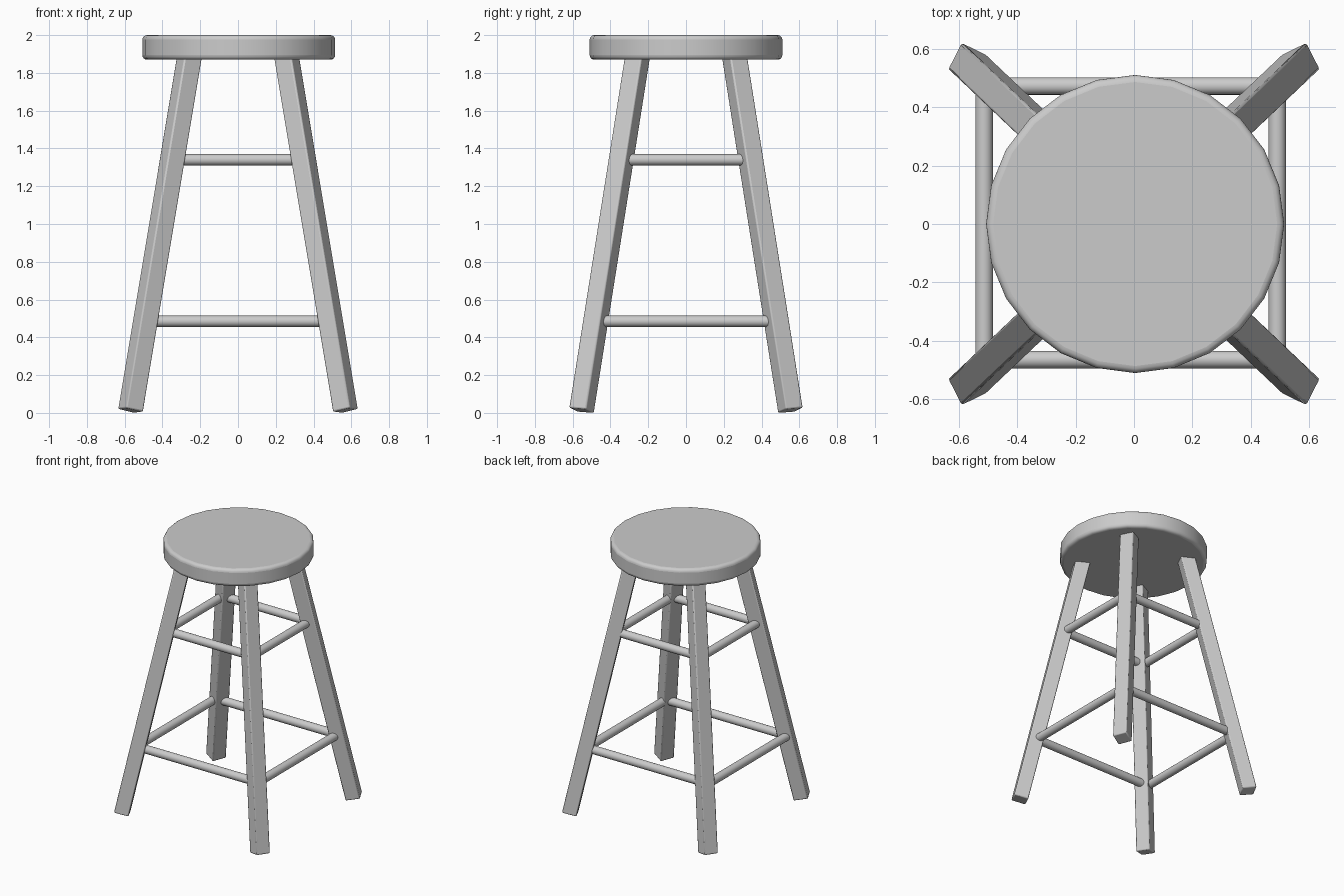
import bpy
from math import radians, cos, sin
from mathutils import Vector, Matrix

if "Cube" in bpy.data.objects:
    bpy.data.objects.remove(bpy.data.objects["Cube"])


def bevel(ob, width, segments):
    mod = ob.modifiers.new("bevel", 'BEVEL')
    mod.width = width
    mod.segments = segments
    mod.limit_method = 'ANGLE'
    mod.angle_limit = radians(40)


def smooth(ob, angle=35):
    bpy.ops.object.select_all(action='DESELECT')
    ob.select_set(True)
    bpy.context.view_layer.objects.active = ob
    bpy.ops.object.shade_smooth_by_angle(angle=radians(angle))


def rod(name, a, b, radius=0.03):
    a, b = Vector(a), Vector(b)
    bpy.ops.mesh.primitive_cylinder_add(vertices=20, radius=radius, depth=(b - a).length)
    ob = bpy.context.object
    ob.name = name
    ob.location = (a + b) / 2
    ob.rotation_euler = (b - a).to_track_quat('Z', 'Y').to_euler()
    smooth(ob)


# Round seat with softened rim
bpy.ops.mesh.primitive_cylinder_add(vertices=24, radius=0.51, depth=0.13, location=(0.004, 0, 1.935))
seat = bpy.context.object
seat.name = "seat"
bevel(seat, 0.024, 4)
smooth(seat)

# Splayed square legs, twisted in plan and mirrored to four corners
FOOT = Vector((0.569, 0.553, 0.013))
TOP = Vector((0.253, 0.253, 1.91))
TWIST = radians(27)
for sx, side in ((1, "right"), (-1, "left")):
    for sy, end in ((1, "back"), (-1, "front")):
        flip = Vector((sx, sy, 1))
        foot, top = FOOT * flip, TOP * flip
        axis = (top - foot).normalized()
        u = Vector((cos(TWIST) * sx, sin(TWIST) * sy, 0))
        u = (u - axis * u.dot(axis)).normalized()
        v = axis.cross(u)
        bpy.ops.mesh.primitive_cube_add(size=1)
        leg = bpy.context.object
        leg.name = f"{end}_{side}_leg"
        leg.data.transform(Matrix.Diagonal((0.102, 0.102, (top - foot).length, 1)))
        frame = Matrix((u, v, axis)).transposed().to_4x4()
        leg.matrix_world = Matrix.Translation((foot + top) / 2) @ frame
        bevel(leg, 0.008, 2)
        smooth(leg)

# Two levels of round stretchers: height, right, left, back, front positions
for level, z, right, left, back, front in (("lower", 0.485, 0.49, -0.513, 0.472, -0.464),
                                           ("upper", 1.34, 0.348, -0.362, 0.34, -0.333)):
    rod(f"{level}_right_stretcher", (right, front, z), (right, back, z))
    rod(f"{level}_left_stretcher", (left, front, z), (left, back, z))
    rod(f"{level}_back_stretcher", (left, back, z), (right, back, z))
    rod(f"{level}_front_stretcher", (left, front, z), (right, front, z))
